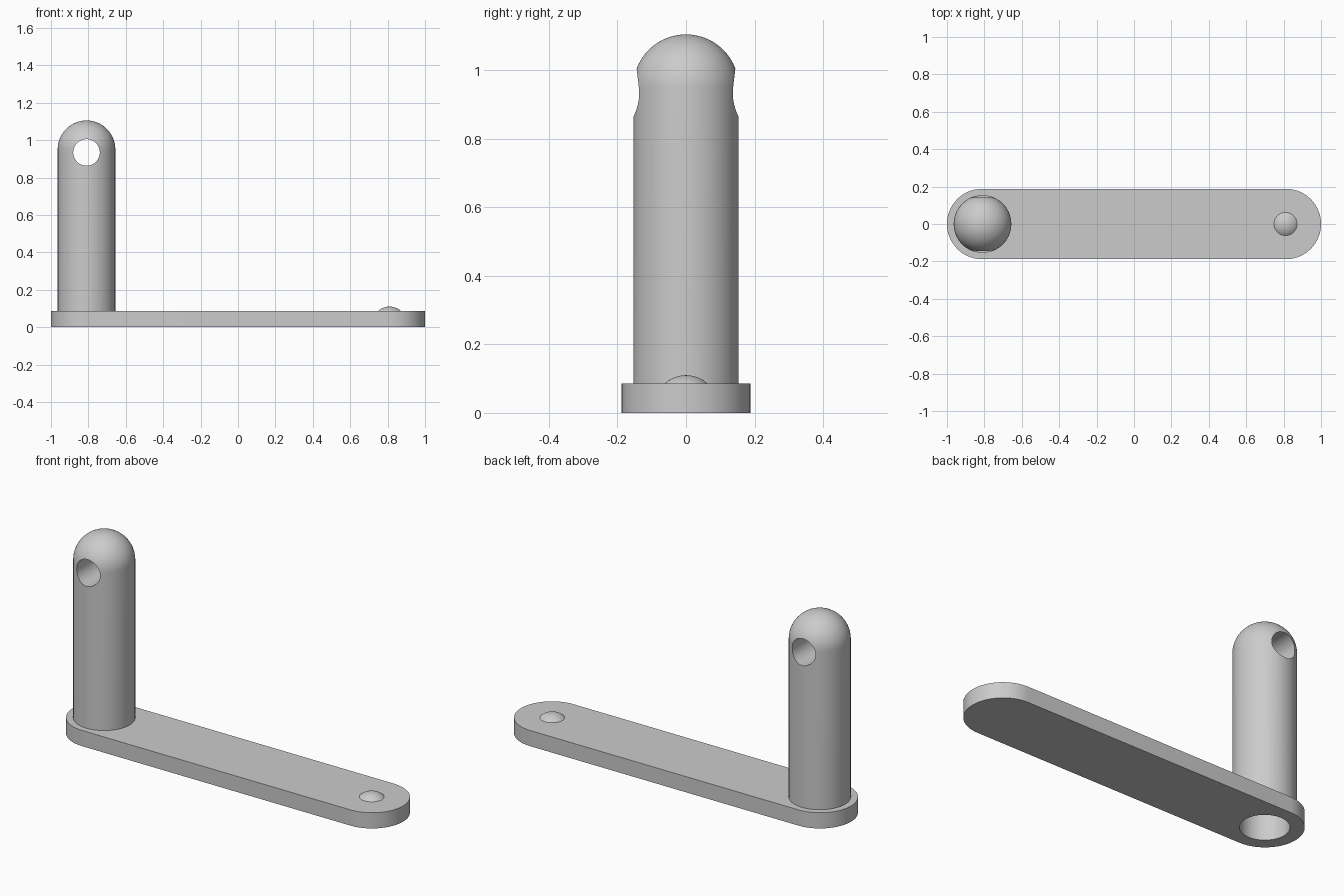
import bpy, bmesh
from math import pi, sin, cos, radians
from mathutils import Matrix

if "Cube" in bpy.data.objects:
    bpy.data.objects.remove(bpy.data.objects["Cube"])

END_X = 0.81         # centre of each rounded end
PLATE_R, PLATE_H = 0.188, 0.086
POST_R, POST_TOP = 0.154, 1.105
BORE_R, BORE_TOP = 0.12, 0.75
HOLE_R, HOLE_Z = 0.071, 0.934

grey = bpy.data.materials.new("plain grey")
grey.use_nodes = True
colour = (0.6, 0.6, 0.6, 1)
grey.diffuse_color = colour
grey.node_tree.nodes["Principled BSDF"].inputs["Base Color"].default_value = colour


def make_object(name, bm):
    bmesh.ops.recalc_face_normals(bm, faces=bm.faces)
    mesh = bpy.data.meshes.new(name)
    bm.to_mesh(mesh)
    bm.free()
    mesh.materials.append(grey)
    obj = bpy.data.objects.new(name, mesh)
    bpy.context.collection.objects.link(obj)
    return obj


def lathe(name, profile, x, steps=96):
    """Spin an (r, z) profile about the upright axis at x."""
    bm = bmesh.new()
    verts = [bm.verts.new((r, 0, z)) for r, z in profile]
    edges = [bm.edges.new(pair) for pair in zip(verts, verts[1:])]
    bmesh.ops.spin(bm, geom=verts + edges, cent=(0, 0, 0), axis=(0, 0, 1),
                   angle=2 * pi, steps=steps)
    bmesh.ops.remove_doubles(bm, verts=bm.verts, dist=1e-5)
    bmesh.ops.translate(bm, verts=bm.verts, vec=(x, 0, 0))
    return make_object(name, bm)


def cylinder_cutter(name, radius, length, matrix):
    bm = bmesh.new()
    bmesh.ops.create_cone(bm, cap_ends=True, segments=96, radius1=radius,
                          radius2=radius, depth=length, matrix=matrix)
    return make_object(name, bm)


def cut(target, cutter):
    mod = target.modifiers.new("cut", 'BOOLEAN')
    mod.operation, mod.solver, mod.object = 'DIFFERENCE', 'EXACT', cutter
    bpy.context.view_layer.objects.active = target
    bpy.ops.object.modifier_apply(modifier=mod.name)
    bpy.data.objects.remove(cutter)


def smooth(obj):
    bpy.ops.object.select_all(action='DESELECT')
    obj.select_set(True)
    bpy.context.view_layer.objects.active = obj
    bpy.ops.object.shade_smooth_by_angle(angle=radians(30))


# Base plate: a bar with two rounded ends
bm = bmesh.new()
outline = []
for side in (1, -1):
    for i in range(49):
        a = -pi / 2 + pi * i / 48
        outline.append(bm.verts.new((side * (END_X + 0.002 + PLATE_R * cos(a)),
                                     side * PLATE_R * sin(a), 0)))
face = bm.faces.new(outline)
raised = bmesh.ops.extrude_face_region(bm, geom=[face])["geom"]
bmesh.ops.translate(bm, vec=(0, 0, PLATE_H),
                    verts=[g for g in raised if isinstance(g, bmesh.types.BMVert)])
plate = make_object("base_plate", bm)
cut(plate, cylinder_cutter("bore_cutter", BORE_R, 1,
                           Matrix.Translation((-END_X, 0, 0))))

# Round-topped post with a blind bore from below
dome_z = POST_TOP - POST_R
dome = [(POST_R * cos(pi / 2 * i / 24), dome_z + POST_R * sin(pi / 2 * i / 24))
        for i in range(24)]
post = lathe("post", [(0, BORE_TOP), (BORE_R, BORE_TOP), (BORE_R, PLATE_H),
                      (POST_R, PLATE_H)] + dome + [(0, POST_TOP)], -END_X)

# Cross hole through the post, front to back
cut(post, cylinder_cutter("hole_cutter", HOLE_R, 1,
                          Matrix.Translation((-END_X, 0, HOLE_Z))
                          @ Matrix.Rotation(pi / 2, 4, 'X')))

# Shallow domed button at the other end
cap_r, cap_h = 0.062, 0.024
ball_r = (cap_r ** 2 + cap_h ** 2) / (2 * cap_h)
centre_z = PLATE_H + cap_h - ball_r
arc = [(ball_r * sin(a), centre_z + ball_r * cos(a))
       for a in (0.77 * i / 12 for i in range(13))]
button = lathe("button", arc[::-1], END_X, 64)

for part in (plate, post, button):
    smooth(part)
